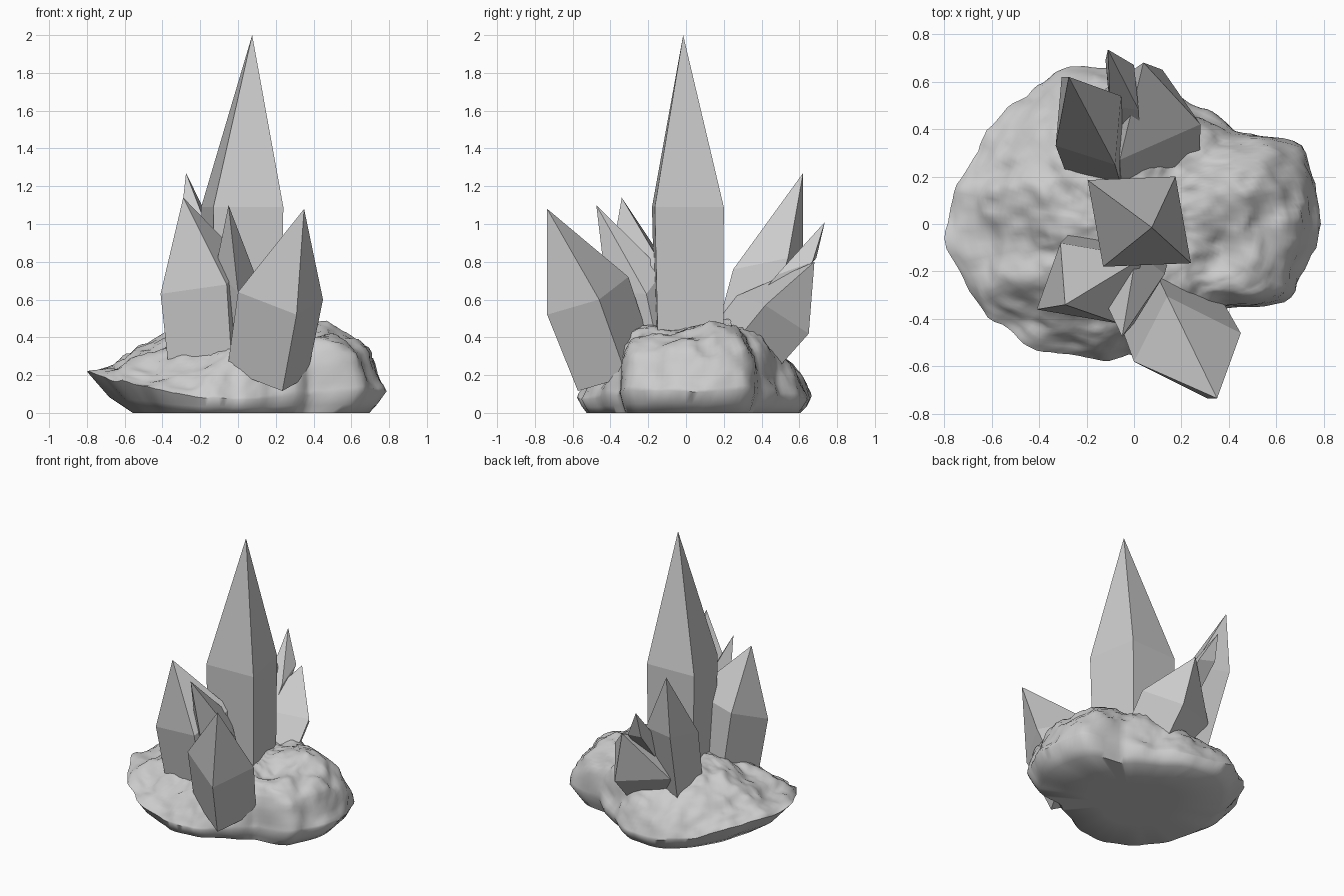
import bpy, bmesh, math
from mathutils import Vector, noise

cube = bpy.data.objects.get("Cube")
if cube:
    bpy.data.objects.remove(cube, do_unlink=True)

GREY = (0.6, 0.6, 0.6, 1)
stone = bpy.data.materials.new("stone_grey")
stone.use_nodes = True
stone.diffuse_color = GREY
shader = next(n for n in stone.node_tree.nodes if n.type == "BSDF_PRINCIPLED")
shader.inputs["Base Color"].default_value = GREY


def finish(bm, name):
    bmesh.ops.recalc_face_normals(bm, faces=bm.faces)
    mesh = bpy.data.meshes.new(name)
    bm.to_mesh(mesh)
    bm.free()
    mesh.materials.append(stone)
    obj = bpy.data.objects.new(name, mesh)
    bpy.context.collection.objects.link(obj)
    return obj


def crystal(name, tip, a, b, c, down):
    """Four-sided prism with a pointed top; a, b, c are shoulder corners."""
    a, b, c, down = map(Vector, (a, b, c, down))
    shoulder = [a, b, c, a + c - b]
    middle = (a + c) / 2
    bm = bmesh.new()
    point = bm.verts.new(tip)
    top = [bm.verts.new(p) for p in shoulder]
    foot = [bm.verts.new(middle + (p - middle) * 0.94 + down) for p in shoulder]
    for i in range(4):
        j = (i + 1) % 4
        bm.faces.new((top[i], top[j], point))
        bm.faces.new((foot[i], foot[j], top[j], top[i]))
    bm.faces.new(foot)
    finish(bm, name)


# Crystals: tip, three shoulder corners, vector from shoulder to foot
crystal("main_crystal", (0.075, -0.015, 2), (-0.195, 0.185, 1.09),
        (-0.13, -0.18, 1.09), (0.24, -0.165, 1.09), (0, 0.01, -0.9))
crystal("front_crystal", (0.35, -0.735, 1.08), (0.0, -0.58, 0.64),
        (0.31, -0.735, 0.52), (0.45, -0.46, 0.6), (-0.07, 0.15, -0.41))
crystal("front_right_crystal", (-0.29, -0.34, 1.14), (-0.06, -0.42, 0.68),
        (-0.41, -0.36, 0.63), (-0.31, -0.08, 0.75), (0.04, 0.06, -0.5))
crystal("front_middle_crystal", (-0.05, -0.475, 1.1), (-0.12, -0.33, 0.76),
        (0.0, -0.42, 0.64), (0.13, -0.21, 0.63), (0.03, 0.1, -0.45))
crystal("back_right_crystal", (-0.275, 0.62, 1.27), (-0.33, 0.33, 0.78),
        (-0.08, 0.25, 0.76), (-0.055, 0.54, 0.82), (0.05, -0.16, -0.55))
crystal("back_small_crystal", (-0.11, 0.735, 1.01), (-0.1, 0.5, 0.75),
        (0.02, 0.48, 0.73), (0.0, 0.67, 0.8), (0.03, -0.38, -0.45))
crystal("back_left_crystal", (0.04, 0.68, 0.8), (-0.06, 0.27, 0.62),
        (0.28, 0.42, 0.57), (0.12, 0.65, 0.42), (0.01, -0.25, -0.3))

# Rock base: radius at equal steps around, counted from the left side
RADII = [0.79, 0.78, 0.575, 0.56, 0.64, 0.7, 0.71, 0.74,
         0.785, 0.75, 0.68, 0.61, 0.55, 0.5, 0.53, 0.74]
AROUND, RINGS = 144, 40


def outline(turn):
    f = turn * len(RADII)
    i = int(f)
    t = f - i
    t = t * t * (3 - 2 * t)
    return RADII[i % 16] * (1 - t) + RADII[(i + 1) % 16] * t


def rock_spoke(turn):
    """Points of one spoke, from the flat underside over the rim to the top."""
    angle = turn * math.tau
    cx, sy = math.cos(angle), math.sin(angle)
    left, right = max(0, cx) ** 2, max(0, -cx) ** 2
    rim = 0.07 + 0.05 * left + 0.13 * right
    flat = 0.93 - 0.05 * left - 0.22 * right
    # steep shoulders on the left corners, gentle slopes elsewhere
    power = 3.5 + 2.0 * cx + 0.9 * sy + 14 * left * sy * sy
    spoke = [(flat * 0.5, 0), (flat, 0), ((1 + flat) / 2, rim * 0.42)]
    for k in range(RINGS):
        s = 1 - (k / RINGS) ** 1.3
        spoke.append((s, rim + (0.48 - 0.03 * left - rim) * (1 - s ** power)))
    points = []
    for s, z in spoke:
        r = s * outline(turn)
        p = Vector((r * cx, r * sy, z))
        if z > 0:
            rough = noise.fractal(p * 5, 0.9, 2.0, 4)
            lump = noise.noise(p * 4 + Vector((7, 3, 1)))
            valley = 0.06 * math.exp(-((p.x - 0.36) ** 2 + (p.y + 0.17) ** 2) / 0.01)
            p.x *= 1 + 0.035 * rough
            p.y *= 1 + 0.035 * rough
            p.z += min(1, z * 4) * (0.035 * rough + 0.03 * lump - valley)
            p.z = max(0.01, p.z)
        points.append(p)
    return points


bm = bmesh.new()
spokes = [[bm.verts.new(p) for p in rock_spoke(i / AROUND)] for i in range(AROUND)]
peak = bm.verts.new((0, 0, 0.47))
under = bm.verts.new((0, 0, 0))
for i, one in enumerate(spokes):
    two = spokes[(i + 1) % AROUND]
    bm.faces.new((under, two[0], one[0]))
    bm.faces.new((one[-1], two[-1], peak))
    for k in range(len(one) - 1):
        bm.faces.new((one[k], two[k], two[k + 1], one[k + 1]))
rock = finish(bm, "rock_base")
rock.data.polygons.foreach_set("use_smooth", [True] * len(rock.data.polygons))
rock.data.set_sharp_from_angle(angle=math.radians(60))
